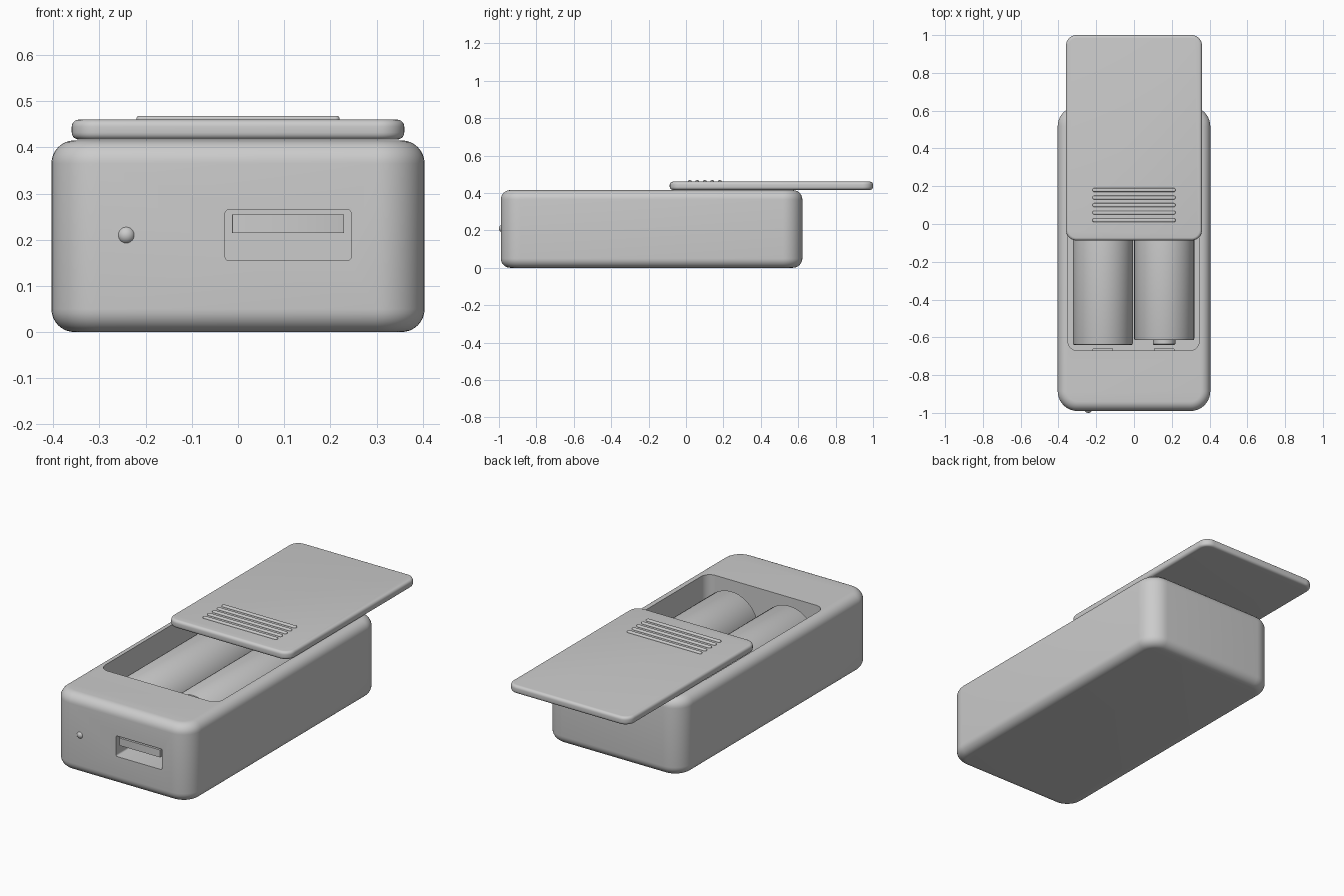
import bpy, bmesh, math
from mathutils import Matrix

if "Cube" in bpy.data.objects:
    bpy.data.objects.remove(bpy.data.objects["Cube"])


def finish(name, bm, angle=35):
    bmesh.ops.recalc_face_normals(bm, faces=bm.faces)
    mesh = bpy.data.meshes.new(name)
    bm.to_mesh(mesh)
    bm.free()
    ob = bpy.data.objects.new(name, mesh)
    bpy.context.collection.objects.link(ob)
    smooth(ob, angle)
    return ob


def smooth(ob, angle=35):
    bpy.ops.object.select_all(action='DESELECT')
    ob.select_set(True)
    bpy.context.view_layer.objects.active = ob
    bpy.ops.object.shade_smooth_by_angle(angle=math.radians(angle))


def outline(x0, x1, y0, y1, r, seg):
    pts = []
    for i, (cx, cy) in enumerate([(x1 - r, y1 - r), (x0 + r, y1 - r),
                                  (x0 + r, y0 + r), (x1 - r, y0 + r)]):
        for k in range(seg + 1):
            a = math.pi / 2 * (i + k / seg)
            pts.append((cx + r * math.cos(a), cy + r * math.sin(a)))
    return pts


def loft(bm, rings):
    rows = [[bm.verts.new(p) for p in ring] for ring in rings]
    n = len(rows[0])
    for a, b in zip(rows, rows[1:]):
        for i in range(n):
            j = (i + 1) % n
            bm.faces.new((a[i], a[j], b[j], b[i]))
    bm.faces.new(rows[0][::-1])
    bm.faces.new(rows[-1])


def rounded_box(name, x, y, z, corner, edge=0.0, seg=10, eseg=8):
    """Box with rounded vertical corners and rounded top and bottom rims."""
    steps = [(edge * (1 - math.sin(t)), edge * (1 - math.cos(t)))
             for t in (math.pi / 2 * k / eseg for k in range(eseg + 1))] if edge else [(0, 0)]
    levels = [(inset, z[0] + h) for h, inset in
              [(a, b) for a, b in reversed(steps)][::-1]]
    levels = sorted(((b, z[0] + a) for a, b in steps), key=lambda v: v[1])
    levels += [(b, z[1] - (zz - z[0])) for b, zz in reversed(levels)]
    bm = bmesh.new()
    loft(bm, [[(px, py, zz) for px, py in
               outline(x[0] + i, x[1] - i, y[0] + i, y[1] - i, corner - i, seg)]
              for i, zz in levels])
    return finish(name, bm)


def turned_y(name, cx, cz, profile, seg=48):
    """Round part along y from (radius, y) pairs."""
    bm = bmesh.new()
    loft(bm, [[(cx + r * math.cos(2 * math.pi * k / seg), y,
                cz + r * math.sin(2 * math.pi * k / seg)) for k in range(seg)]
              for r, y in profile])
    return finish(name, bm)


def cut(ob, cutter):
    mod = ob.modifiers.new("cut", 'BOOLEAN')
    mod.operation = 'DIFFERENCE'
    mod.solver = 'EXACT'
    mod.object = cutter
    bpy.context.view_layer.objects.active = ob
    bpy.ops.object.modifier_apply(modifier=mod.name)
    bpy.data.objects.remove(cutter)


# Case with battery bay and front socket
case = rounded_box("case", (-0.404, 0.404), (-0.99, 0.622), (0, 0.415), 0.105, 0.05)
cut(case, rounded_box("bay_cutter", (-0.35, 0.345), (-0.67, 0.37), (0.06, 0.6), 0.05))
socket = rounded_box("socket_cutter", (-0.028, 0.245), (0.155, 0.265), (0.76, 1.1), 0.008, seg=3)
socket.data.transform(Matrix.Rotation(math.pi / 2, 4, 'X'))
cut(case, socket)
smooth(case)

# Socket tongue
rounded_box("socket_tongue", (-0.013, 0.23), (-0.985, -0.755), (0.215, 0.255), 0.003, seg=2)

# Indicator light
bm = bmesh.new()
bmesh.ops.create_uvsphere(bm, u_segments=24, v_segments=16, radius=0.02,
                          matrix=Matrix.Translation((-0.242, -0.98, 0.21)))
finish("indicator_light", bm)

# Batteries, facing opposite ways
R, B = 0.159, 0.008
cell = [(R - B, 0), (R - 0.002, 0.002), (R, B), (R, 0.975 - B),
        (R - 0.002, 0.973), (R - B, 0.975), (0.06, 0.975), (0.06, 0.995), (0.055, 1.0)]
turned_y("battery_left", -0.165, 0.23, [(r, y - 0.64) for r, y in cell])
turned_y("battery_right", 0.16, 0.23, [(r, 0.36 - y) for r, y in cell])

# Contact plates at both ends of the bay
for cx, side in ((-0.165, "left"), (0.16, "right")):
    for y0, end in ((-0.672, "front"), (0.36, "back")):
        rounded_box(f"contact_{side}_{end}", (cx - 0.055, cx + 0.055),
                    (y0, y0 + 0.012), (0.17, 0.29), 0.003, seg=2)

# Sliding lid, partly open
rounded_box("sliding_lid", (-0.36, 0.36), (-0.087, 1.0), (0.417, 0.46), 0.055, 0.015, eseg=5)

# Grip ribs on the lid
for k in range(5):
    y = 0.02 + 0.04 * k
    rounded_box(f"grip_rib_{k + 1}", (-0.22, 0.22), (y - 0.01, y + 0.01),
                (0.448, 0.468), 0.0098, 0.006, seg=5, eseg=4)
